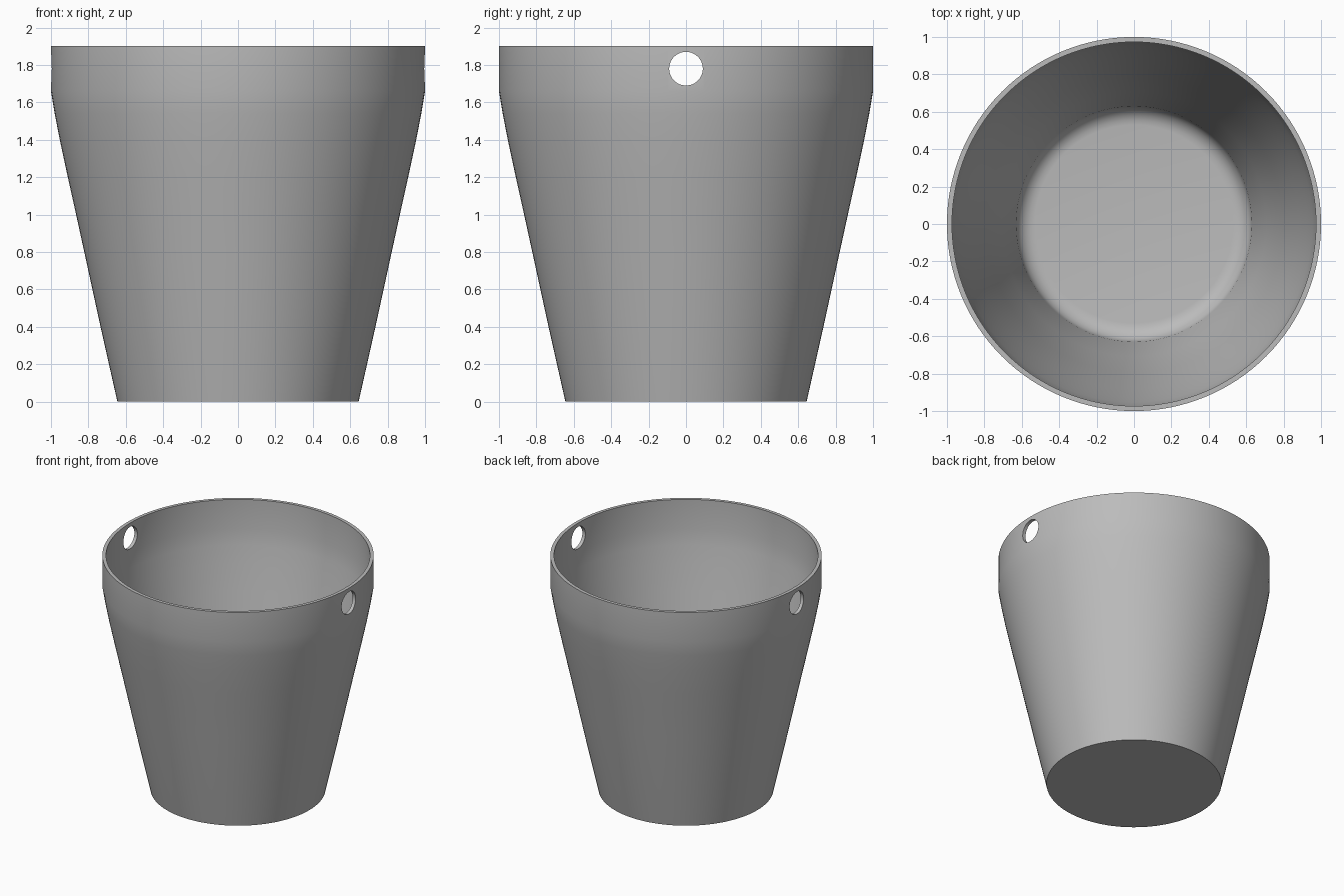
import bpy, bmesh, math
from mathutils import Matrix

cube = bpy.data.objects.get("Cube")
if cube:
    bpy.data.objects.remove(cube, do_unlink=True)

SEGMENTS = 128
WALL = 0.027
FLOOR = 0.03

grey = bpy.data.materials.new("plain grey")
grey.use_nodes = True
colour = (0.5, 0.5, 0.5, 1)
grey.diffuse_color = colour
grey.node_tree.nodes["Principled BSDF"].inputs["Base Color"].default_value = colour


def add_object(name, bm):
    mesh = bpy.data.meshes.new(name)
    bmesh.ops.recalc_face_normals(bm, faces=bm.faces)
    bm.to_mesh(mesh)
    bm.free()
    obj = bpy.data.objects.new(name, mesh)
    bpy.context.collection.objects.link(obj)
    mesh.materials.append(grey)
    return obj


# Wall profile: straight taper, gentle curve, upright collar
outer = [(0.645, 0), (0.735, 0.4), (0.822, 0.8), (0.87, 1.02), (0.91, 1.2),
         (0.953, 1.4), (0.98, 1.54), (1.0, 1.66), (1.0, 1.9)]
inner = [(r - WALL, z) for r, z in reversed(outer[1:])]

# Rounded corner between the inner wall and the floor
fillet = 0.1
corner = [(0.53 + fillet * math.cos(a), FLOOR + fillet + fillet * math.sin(a))
          for a in (-math.pi / 2 * i / 6 for i in range(7))]
profile = [(0, 0)] + outer + inner + corner + [(0, FLOOR)]

# Spin the closed profile into the bucket
bm = bmesh.new()
verts = [bm.verts.new((r, 0, z)) for r, z in profile]
edges = [bm.edges.new(pair) for pair in zip(verts, verts[1:])]
bmesh.ops.spin(bm, geom=verts + edges, cent=(0, 0, 0), axis=(0, 0, 1),
               angle=math.tau, steps=SEGMENTS, use_merge=False)
bmesh.ops.remove_doubles(bm, verts=bm.verts, dist=0.0005)
bucket = add_object("bucket", bm)

# Handle holes through both sides of the collar
bm = bmesh.new()
bmesh.ops.create_cone(bm, cap_ends=True, segments=48, radius1=0.09, radius2=0.09, depth=3,
                      matrix=Matrix.Translation((0, 0, 1.78)) @ Matrix.Rotation(math.pi / 2, 4, "Y"))
cutter = add_object("handle_hole_cutter", bm)

cut = bucket.modifiers.new("handle_holes", "BOOLEAN")
cut.operation = "DIFFERENCE"
cut.solver = "EXACT"
cut.object = cutter

# Apply the holes, then drop the cutter
bpy.ops.object.select_all(action="DESELECT")
bpy.context.view_layer.objects.active = bucket
bucket.select_set(True)
bpy.ops.object.modifier_apply(modifier=cut.name)
bpy.data.objects.remove(cutter, do_unlink=True)
bpy.ops.object.shade_smooth_by_angle(angle=math.radians(30))
